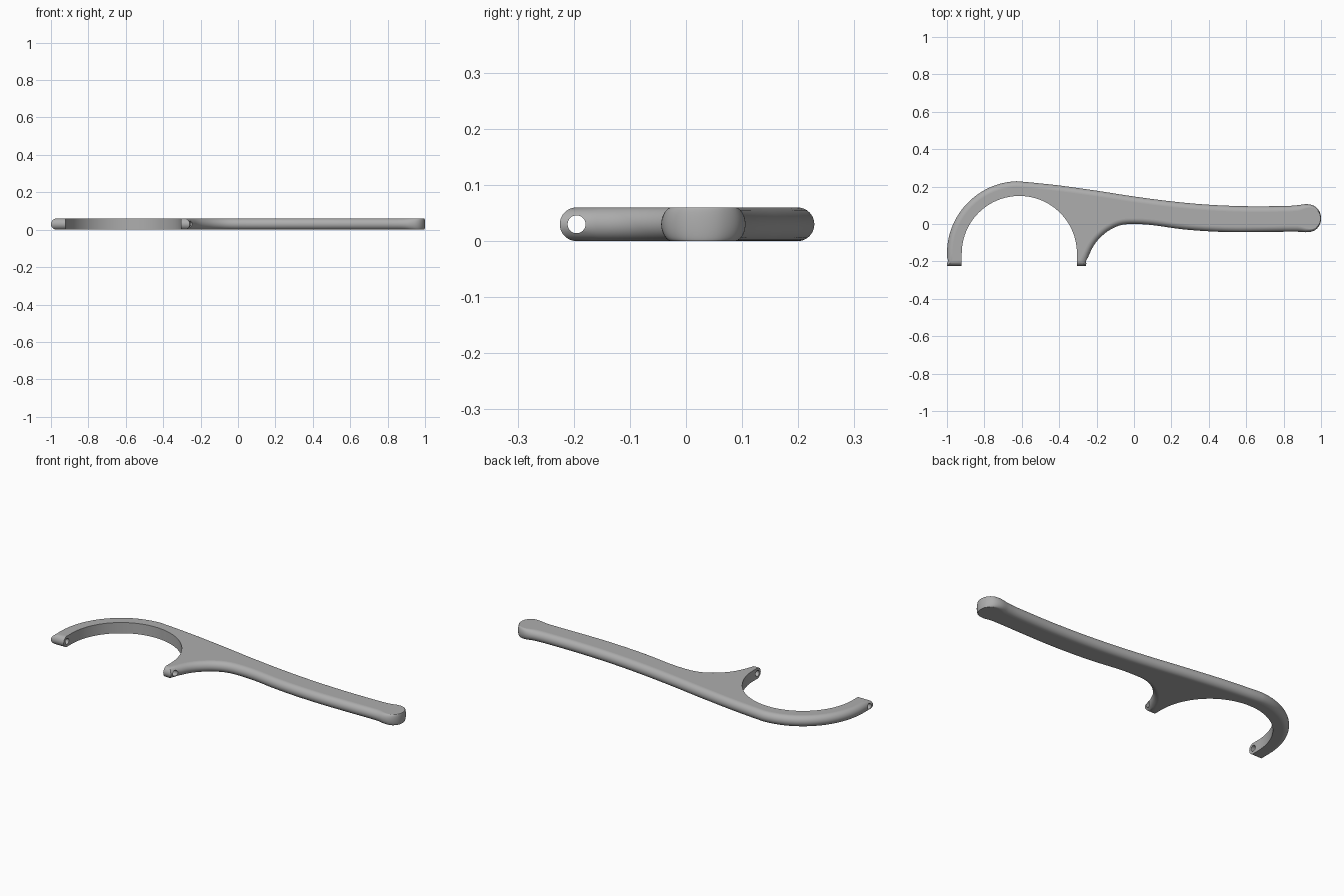
import bpy, bmesh
from math import sin, cos, pi, radians
from mathutils import Vector

cube = bpy.data.objects.get("Cube")
if cube:
    bpy.data.objects.remove(cube)

HALF = 0.03            # half thickness, also the edge rounding radius
TIP_Y = -0.225         # where both jaw tips end
CENTRE = Vector((-0.613, -0.158))
LAYERS = 20

grey = bpy.data.materials.new("grey")
grey.use_nodes = True
grey.diffuse_color = (0.42, 0.42, 0.42, 1)
grey.node_tree.nodes["Principled BSDF"].inputs["Base Color"].default_value = grey.diffuse_color


def arc(radius, start, end, steps):
    angles = [radians(start + (end - start) * i / steps) for i in range(steps + 1)]
    return [CENTRE + radius * Vector((cos(a), sin(a))) for a in angles]


def spline(points, steps=6):
    """Smooth curve through the points."""
    p = [Vector(q) for q in points]
    p = [2 * p[0] - p[1]] + p + [2 * p[-1] - p[-2]]
    out = []
    for a, b, c, d in zip(p, p[1:], p[2:], p[3:]):
        for i in range(steps):
            t = i / steps
            out.append(0.5 * (2 * b + (c - a) * t + (2 * a - 5 * b + 4 * c - d) * t * t
                              + (3 * b - a - 3 * c + d) * t ** 3))
    return out + [p[-2]]


# Outer outline: hook, back of handle, knob, underside, short jaw
handle = spline([(-0.55, 0.222), (-0.4, 0.206), (-0.2, 0.178), (0, 0.147), (0.2, 0.121),
                 (0.4, 0.103), (0.6, 0.095), (0.8, 0.096), (0.87, 0.1), (0.925, 0.106),
                 (0.966, 0.095), (0.992, 0.066), (1.0, 0.03), (0.992, -0.006),
                 (0.966, -0.034), (0.925, -0.044), (0.85, -0.041), (0.57, -0.044),
                 (0.4, -0.039), (0.25, -0.027), (0.1, -0.006), (0, 0), (-0.07, -0.006),
                 (-0.13, -0.032), (-0.18, -0.072), (-0.215, -0.115), (-0.243, -0.17)])
outer = [Vector((-1, TIP_Y))] + arc(0.387, 180, 92, 32) + handle + [Vector((-0.258, TIP_Y))]

# Inner outline: half circle with straight ends
inner = arc(0.308, 0, 180, 48)
inner = [Vector((inner[0].x, TIP_Y))] + inner + [Vector((inner[-1].x, TIP_Y))]

normals = []
for i in range(len(outer)):
    t = (outer[min(i + 1, len(outer) - 1)] - outer[max(i - 1, 0)]).normalized()
    normals.append(Vector((-t.y, t.x)))
normals[0], normals[-1] = Vector((-1, 0)), Vector((1, 0))


def rounding(x):
    """Edge rounding fades out towards the end of the knob."""
    return HALF * (1 - 0.88 * min(1, max(0, (x - 0.88) / 0.12)))


# Body as stacked outlines, rounded outside and at the tips
bm = bmesh.new()
rings = []
for k in range(LAYERS + 1):
    a = -pi / 2 + pi * k / LAYERS
    inset = 1 - cos(a)
    loop = [p - n * rounding(p.x) * inset for p, n in zip(outer, normals)]
    loop += [p.copy() for p in inner]
    for i in (0, len(outer) - 1, len(outer), len(loop) - 1):
        loop[i].y += HALF * inset
    rings.append([bm.verts.new((p.x, p.y, HALF + HALF * sin(a))) for p in loop])
for low, high in zip(rings, rings[1:]):
    for i in range(len(low)):
        j = (i + 1) % len(low)
        bm.faces.new((low[i], low[j], high[j], high[i]))
caps = [bm.faces.new(rings[0]), bm.faces.new(rings[-1])]
bmesh.ops.triangulate(bm, faces=caps)
bmesh.ops.recalc_face_normals(bm, faces=bm.faces)
mesh = bpy.data.meshes.new("hook_handle")
bm.to_mesh(mesh)
bm.free()
mesh.materials.append(grey)
body = bpy.data.objects.new("hook_handle", mesh)
bpy.context.collection.objects.link(body)

# Pin hole through both jaw tips
bpy.ops.mesh.primitive_cylinder_add(vertices=32, radius=0.016, depth=1.1,
                                    location=(-0.65, -0.195, HALF), rotation=(0, pi / 2, 0))
cutter = bpy.context.object
cutter.name = "pin_hole_cutter"
cutter.hide_render = True
cutter.data.materials.append(grey)
hole = body.modifiers.new("pin_hole", "BOOLEAN")
hole.operation = "DIFFERENCE"
hole.solver = "EXACT"
hole.object = cutter
bpy.ops.object.select_all(action="DESELECT")
body.select_set(True)
bpy.context.view_layer.objects.active = body
bpy.ops.object.modifier_apply(modifier=hole.name)
bpy.data.objects.remove(cutter)

# Smooth sides, flat top and bottom
bpy.ops.object.shade_smooth_by_angle(angle=radians(30))
for face in body.data.polygons:
    if abs(face.normal.z) > 0.9995:
        face.use_smooth = False
